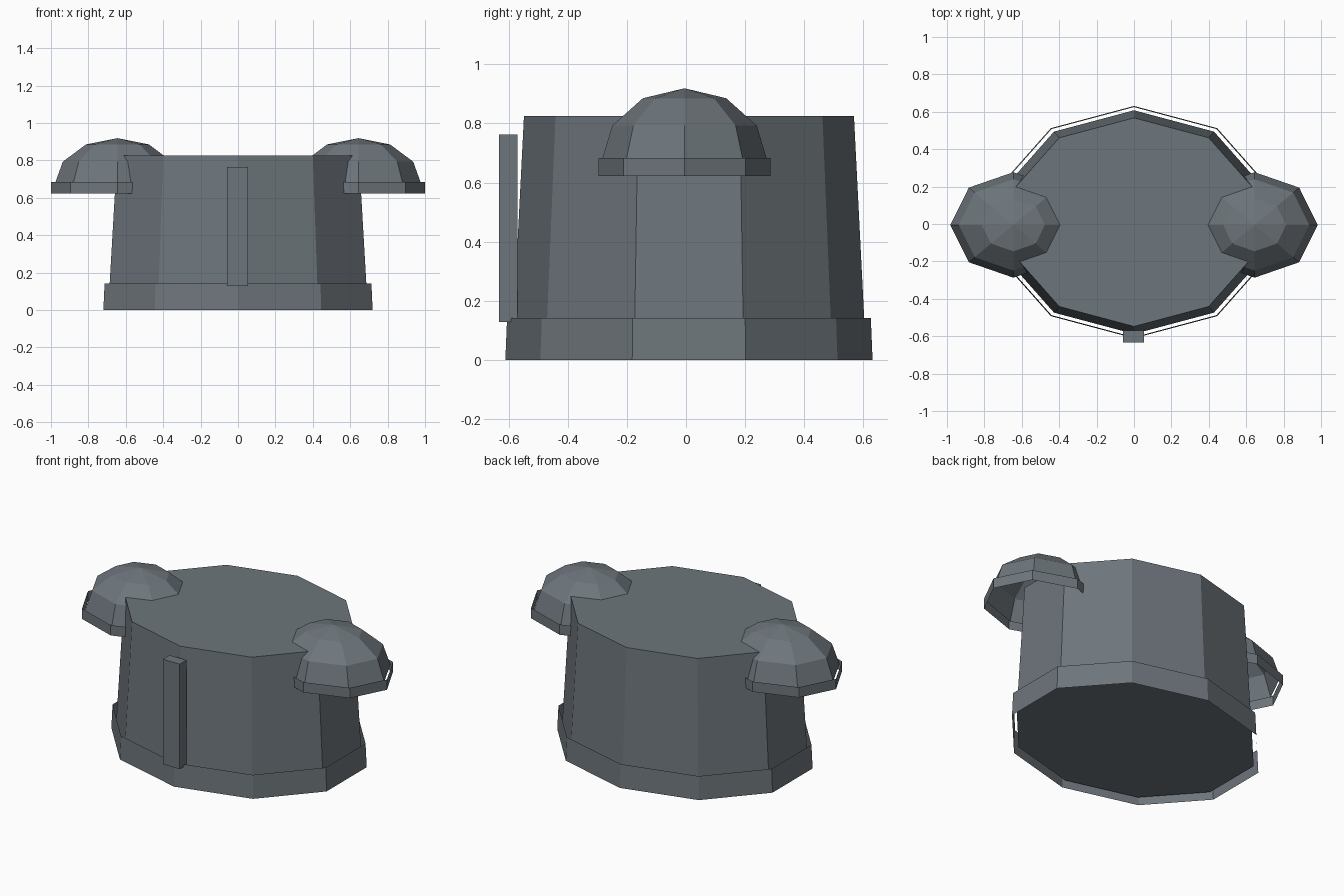
import bpy
import bmesh
import math

if "Cube" in bpy.data.objects:
    bpy.data.objects.remove(bpy.data.objects["Cube"])

steel = bpy.data.materials.new("blue_grey_steel")
steel.diffuse_color = (0.155, 0.18, 0.2, 1)
steel.use_nodes = True
steel.node_tree.nodes["Principled BSDF"].inputs["Base Color"].default_value = steel.diffuse_color


def loft(name, center, sides, start, rings, cap_bottom=False, cap_top=False):
    """Stack of elliptical rings (rx, ry, z); rx == 0 makes an apex."""
    bm = bmesh.new()
    cx, cy = center
    loops = []
    for rx, ry, z in rings:
        if rx == 0:
            loops.append([bm.verts.new((cx, cy, z))] * sides)
            continue
        loop = []
        for i in range(sides):
            a = start + math.tau * i / sides
            loop.append(bm.verts.new((cx + rx * math.cos(a), cy + ry * math.sin(a), z)))
        loops.append(loop)
    for low, high in zip(loops, loops[1:]):
        for i in range(sides):
            j = (i + 1) % sides
            corners = [low[i], low[j], high[j]]
            if high[i] is not high[j]:
                corners.append(high[i])
            bm.faces.new(corners)
    if cap_bottom:
        bm.faces.new(loops[0][::-1])
    if cap_top:
        bm.faces.new(loops[-1])
    return finish(name, bm)


def finish(name, bm):
    mesh = bpy.data.meshes.new(name)
    bm.to_mesh(mesh)
    bm.free()
    mesh.materials.append(steel)
    obj = bpy.data.objects.new(name, mesh)
    bpy.context.collection.objects.link(obj)
    return obj


# Tapered ten-sided body, closed at both ends
loft("body", (0, 0.01), 10, math.pi / 2,
     [(0.728, 0.598, 0.035), (0.680, 0.558, 0.825)], True, True)

# Open skirt band around the foot of the body
loft("skirt", (0, 0.01), 10, math.pi / 2,
     [(0.757, 0.621, 0.0), (0.750, 0.615, 0.142)])

# Eight-sided side domes, open below, each with an open rim band
for side, s in (("left", -1), ("right", 1)):
    c = (s * 0.645, -0.005)
    base, height = 0.667, 0.252
    rings = [(0.337 * math.cos(t), 0.282 * math.cos(t), base + height * math.sin(t))
             for t in (0, math.pi / 6, math.pi / 3)]
    rings.append((0, 0, base + height))
    loft(side + "_dome", c, 8, 0, rings)
    loft(side + "_dome_rim", c, 8, 0, [(0.355, 0.291, 0.622), (0.355, 0.291, 0.684)])

# Vertical strip on the front
bm = bmesh.new()
bmesh.ops.create_cube(bm, size=1)
bmesh.ops.scale(bm, vec=(0.112, 0.064, 0.635), verts=bm.verts)
bmesh.ops.translate(bm, vec=(-0.003, -0.601, 0.446), verts=bm.verts)
finish("front_strip", bm)
